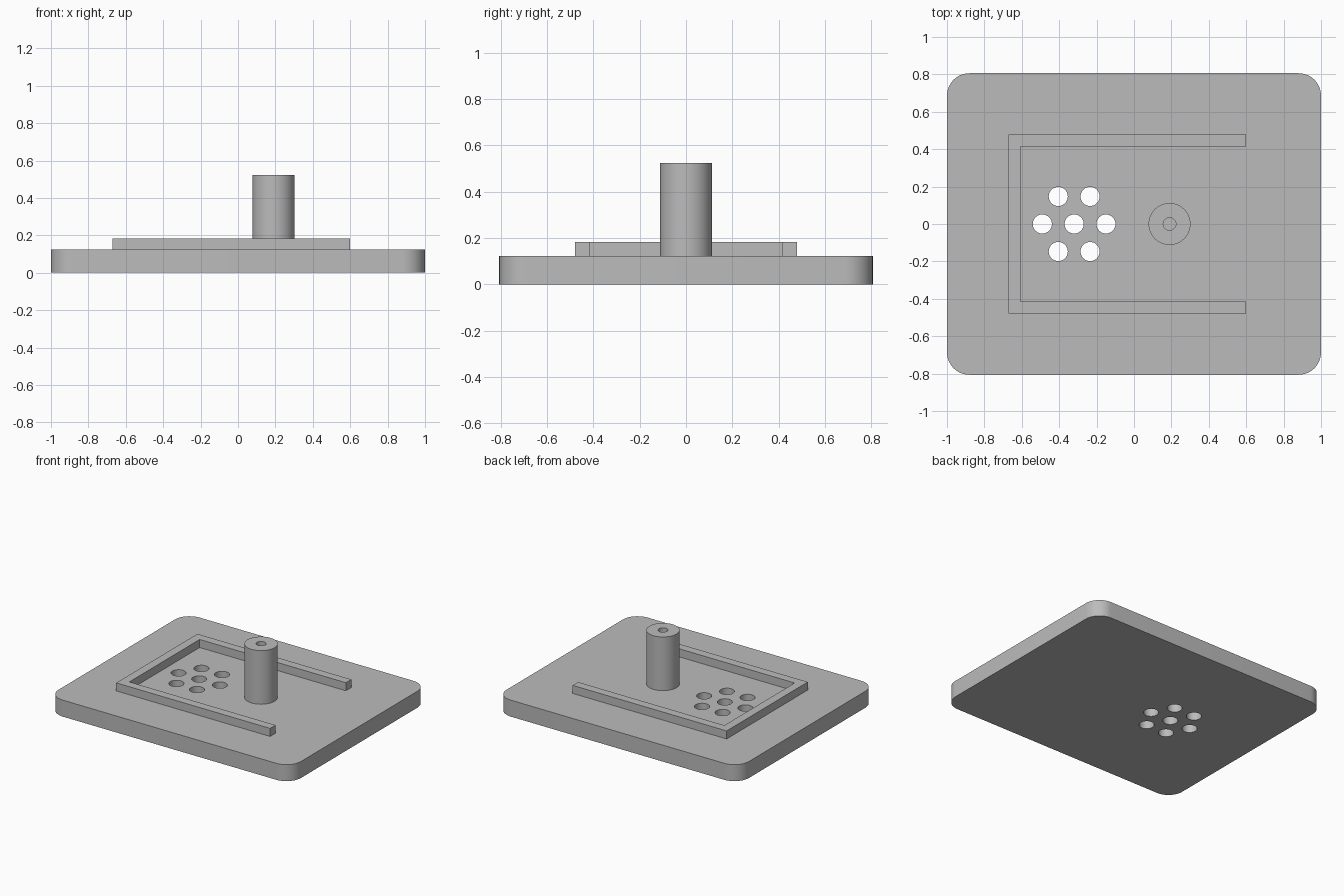
import bpy, bmesh
from math import cos, sin, pi, radians

cube = bpy.data.objects.get("Cube")
if cube:
    bpy.data.objects.remove(cube, do_unlink=True)

PLATE_TOP, RAIL_TOP, POST_TOP = 0.123, 0.183, 0.523
POST_X = 0.19

grey = bpy.data.materials.new("light_grey")
grey.use_nodes = True
colour = (0.5, 0.5, 0.5, 1)
grey.diffuse_color = colour
grey.node_tree.nodes["Principled BSDF"].inputs["Base Color"].default_value = colour


def prism(name, outline, z0, z1):
    """Extrude a closed 2D outline from z0 to z1."""
    bm = bmesh.new()
    face = bm.faces.new([bm.verts.new((x, y, z0)) for x, y in outline])
    new = bmesh.ops.extrude_face_region(bm, geom=[face])["geom"]
    for v in new:
        if isinstance(v, bmesh.types.BMVert):
            v.co.z = z1
    bmesh.ops.recalc_face_normals(bm, faces=bm.faces)
    mesh = bpy.data.meshes.new(name)
    bm.to_mesh(mesh)
    bm.free()
    mesh.materials.append(grey)
    obj = bpy.data.objects.new(name, mesh)
    bpy.context.collection.objects.link(obj)
    return obj


def arc(cx, cy, r, start, sweep, steps):
    return [(cx + r * cos(start + sweep * i / steps),
             cy + r * sin(start + sweep * i / steps)) for i in range(steps + 1)]


def circle(cx, cy, r, n=48):
    return arc(cx, cy, r, 0, 2 * pi, n)[:-1]


def cut(obj, cutter):
    mod = obj.modifiers.new(cutter.name, "BOOLEAN")
    mod.operation = "DIFFERENCE"
    mod.solver = "EXACT"
    mod.object = cutter
    cutter.hide_render = True
    cutter.hide_set(True)


def smooth(obj):
    bpy.ops.object.select_all(action="DESELECT")
    obj.select_set(True)
    bpy.context.view_layer.objects.active = obj
    bpy.ops.object.shade_smooth_by_angle(angle=radians(30))


def apply_cuts(obj):
    """Bake the booleans so that shading follows the cut edges."""
    graph = bpy.context.evaluated_depsgraph_get()
    mesh = bpy.data.meshes.new_from_object(obj.evaluated_get(graph))
    obj.modifiers.clear()
    obj.data = mesh
    smooth(obj)


# Base plate with rounded corners
HX, HY, R = 1.0, 0.806, 0.12
outline = []
for k, (sx, sy) in enumerate([(1, 1), (-1, 1), (-1, -1), (1, -1)]):
    outline += arc(sx * (HX - R), sy * (HY - R), R, k * pi / 2, pi / 2, 12)
plate = prism("base_plate", outline, 0, PLATE_TOP)

# Drain holes: one in the middle, six around it
centre_x, spacing, hole_r = -0.32, 0.17, 0.051
centres = [(centre_x, 0)] + circle(centre_x, 0, spacing, 6)
for i, (x, y) in enumerate(centres):
    cut(plate, prism(f"hole_cutter_{i + 1}", circle(x, y, hole_r), -0.1, 0.3))
apply_cuts(plate)

# U-shaped raised rail, open towards +x
x0, x1, y, w = -0.67, 0.6, 0.478, 0.064
prism("raised_rail", [(x1, -y), (x1, w - y), (x0 + w, w - y), (x0 + w, y - w),
                      (x1, y - w), (x1, y), (x0, y), (x0, -y)], PLATE_TOP, RAIL_TOP)

# Round post with a bore
post = prism("post", circle(POST_X, 0, 0.112, 64), PLATE_TOP, POST_TOP)
cut(post, prism("bore_cutter", circle(POST_X, 0, 0.034, 32), PLATE_TOP - 0.1, POST_TOP + 0.1))
apply_cuts(post)

# The cutters are no longer needed
for obj in list(bpy.data.objects):
    if "_cutter" in obj.name:
        bpy.data.objects.remove(obj, do_unlink=True)
